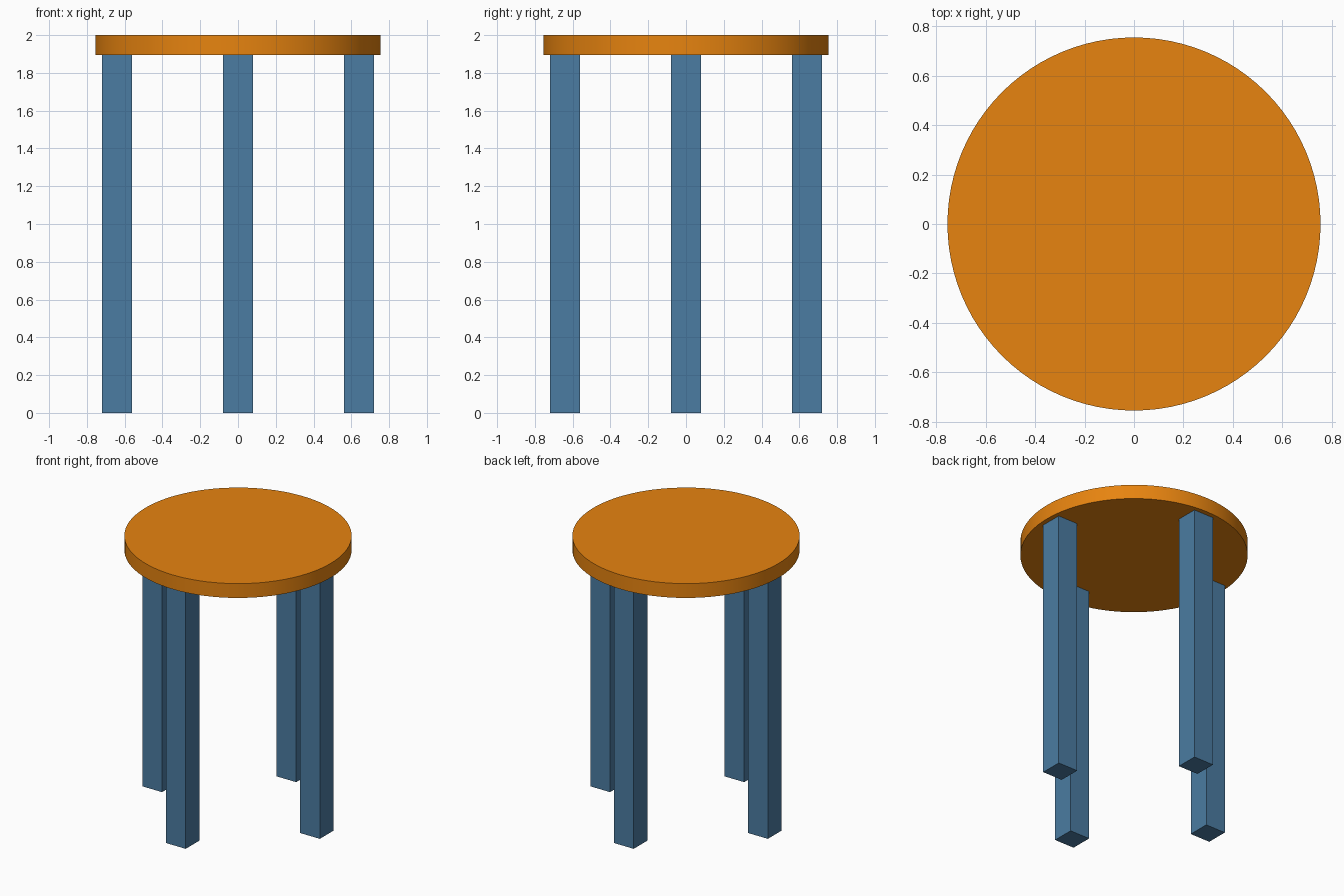
import bpy
import math

if "Cube" in bpy.data.objects:
    bpy.data.objects.remove(bpy.data.objects["Cube"])

LEG_HEIGHT = 1.895
TOP_HEIGHT = 2.0
TOP_RADIUS = 0.755
LEG_WIDTH = 0.16
LEG_OFFSET = 0.64


def material(name, color):
    mat = bpy.data.materials.new(name)
    mat.diffuse_color = (*color, 1.0)
    mat.use_nodes = True
    mat.node_tree.nodes["Principled BSDF"].inputs["Base Color"].default_value = mat.diffuse_color
    return mat


orange = material("orange", (0.80, 0.23, 0.005))
blue = material("blue", (0.07, 0.20, 0.36))

# Round seat
bpy.ops.mesh.primitive_cylinder_add(
    vertices=96, radius=TOP_RADIUS, depth=TOP_HEIGHT - LEG_HEIGHT,
    location=(0, 0, (TOP_HEIGHT + LEG_HEIGHT) / 2))
seat = bpy.context.object
seat.name = "seat"
seat.data.materials.append(orange)
bpy.ops.object.shade_smooth_by_angle(angle=math.radians(30))


# Four square legs, one on each side
def add_leg(name, x, y):
    bpy.ops.mesh.primitive_cube_add(size=1, location=(x, y, LEG_HEIGHT / 2))
    leg = bpy.context.object
    leg.name = name
    leg.scale = (LEG_WIDTH, LEG_WIDTH, LEG_HEIGHT)
    bpy.ops.object.transform_apply(location=False, rotation=False, scale=True)
    leg.data.materials.append(blue)


for side, dx, dy in (("front", 0, -1), ("right", 1, 0),
                     ("back", 0, 1), ("left", -1, 0)):
    add_leg(side + "_leg", dx * LEG_OFFSET, dy * LEG_OFFSET)
